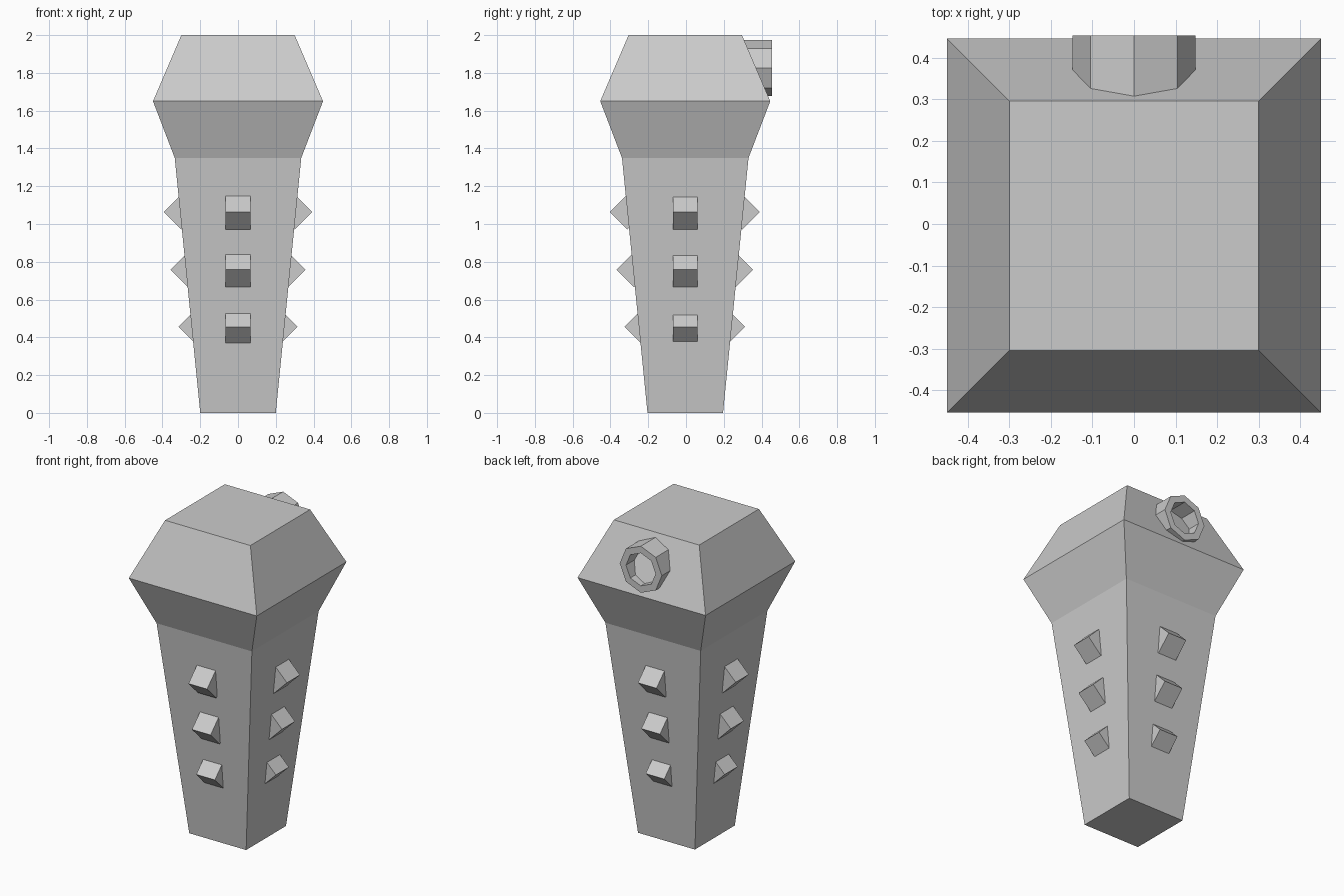
import bpy, bmesh
from math import sin, cos, pi, sqrt
from mathutils import Matrix

if "Cube" in bpy.data.objects:
    bpy.data.objects.remove(bpy.data.objects["Cube"])

Y0 = -0.004  # body sits slightly forward because the ring overhangs the back


def finish(name, bm):
    bmesh.ops.recalc_face_normals(bm, faces=bm.faces)
    me = bpy.data.meshes.new(name)
    bm.to_mesh(me)
    bm.free()
    ob = bpy.data.objects.new(name, me)
    bpy.context.collection.objects.link(ob)
    return ob


def bridge(bm, a, b):
    n = len(a)
    for i in range(n):
        bm.faces.new((a[i], a[(i + 1) % n], b[(i + 1) % n], b[i]))


# Tapered square shaft with flared head: (height, half width)
bm = bmesh.new()
loops = [[bm.verts.new((sx * h, sy * h + Y0, z))
          for sx, sy in ((-1, -1), (1, -1), (1, 1), (-1, 1))]
         for z, h in ((0, 0.20), (1.35, 0.335), (1.65, 0.45), (2.0, 0.30))]
for a, b in zip(loops, loops[1:]):
    bridge(bm, a, b)
bm.faces.new(loops[0])
bm.faces.new(loops[-1])
finish("shaft_and_head", bm)

# Grip studs: cubes turned on edge and half sunk in each side
SIDE = 0.131
for k, side in enumerate(("front", "right", "back", "left")):
    for row, (z, tip) in enumerate(((0.456, 0.315), (0.758, 0.358), (1.063, 0.393))):
        bm = bmesh.new()
        bmesh.ops.create_cube(bm, size=SIDE)
        push = {"front": 0.009, "back": -0.001}.get(side, 0)
        dist = tip + push - SIDE / sqrt(2)
        place = (Matrix.Translation((0, Y0 if k % 2 else Y0 / 2, z))
                 @ Matrix.Rotation(k * pi / 2, 4, 'Z')
                 @ Matrix.Translation((0, -dist, 0))
                 @ Matrix.Rotation(pi / 4, 4, 'X'))
        bm.transform(place)
        finish(f"stud_{side}_{row + 1}", bm)

# Eight-sided open ring on the back slope of the head
bm = bmesh.new()


def octagon(r, y):
    return [bm.verts.new((r * sin(i * pi / 4), y, 1.825 + r * cos(i * pi / 4)))
            for i in range(8)]


ring = [octagon(0.148, 0.28), octagon(0.148, 0.454),
        octagon(0.104, 0.454), octagon(0.104, 0.28)]
for i in range(4):
    bridge(bm, ring[i], ring[(i + 1) % 4])
finish("back_ring", bm)
